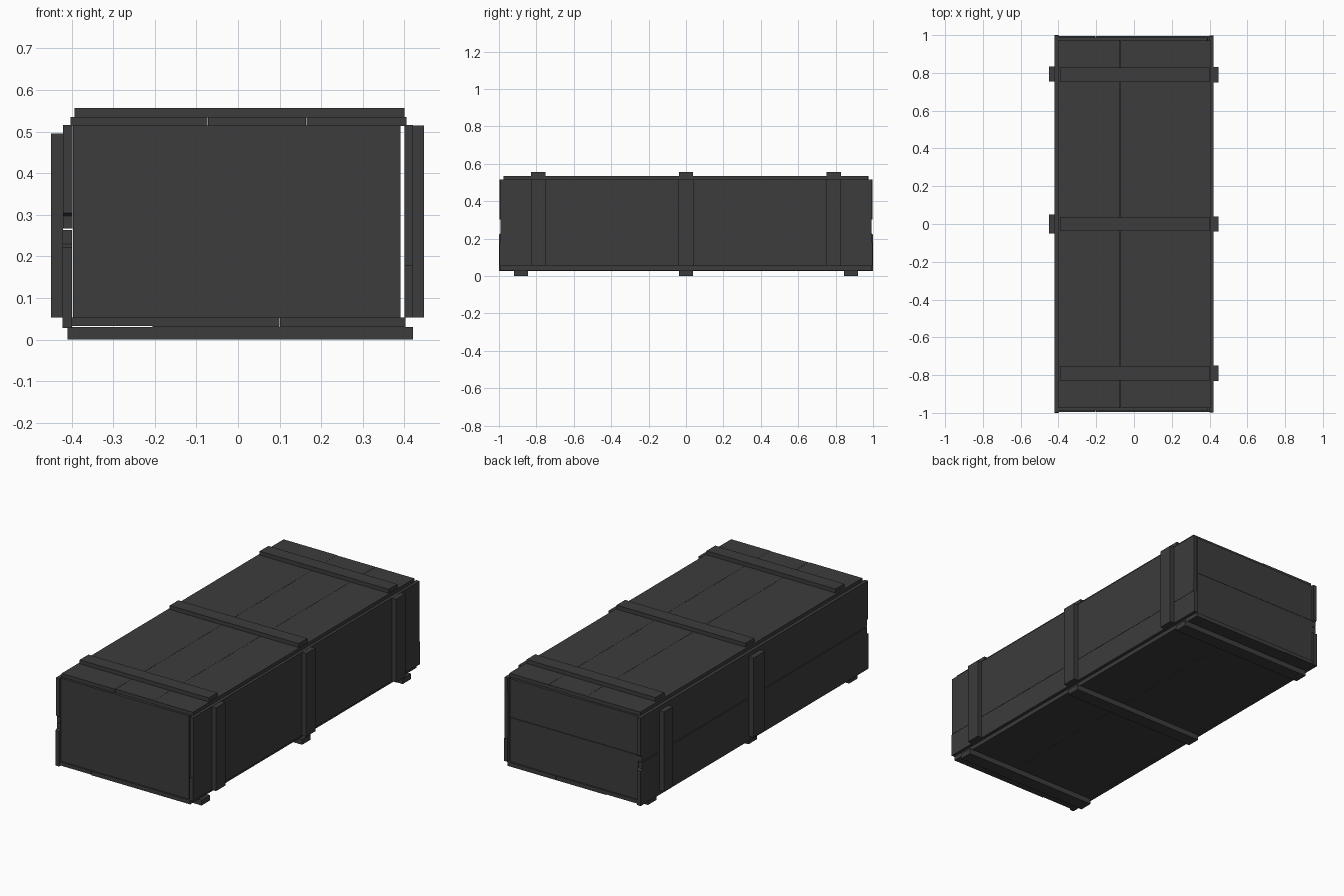
import bpy
import bmesh

if "Cube" in bpy.data.objects:
    bpy.data.objects.remove(bpy.data.objects["Cube"])

wood = bpy.data.materials.new("dark_wood")
wood.diffuse_color = (0.045, 0.045, 0.045, 1)
wood.use_nodes = True
wood.node_tree.nodes["Principled BSDF"].inputs["Base Color"].default_value = wood.diffuse_color


def finish(name, bm):
    bmesh.ops.recalc_face_normals(bm, faces=bm.faces)
    me = bpy.data.meshes.new(name)
    bm.to_mesh(me)
    bm.free()
    me.materials.append(wood)
    ob = bpy.data.objects.new(name, me)
    bpy.context.collection.objects.link(ob)


def box(name, x, y, z):
    """Board spanning the given (min, max) ranges."""
    bm = bmesh.new()
    bmesh.ops.create_cube(bm, size=1)
    for v in bm.verts:
        v.co = [(r[0] + r[1]) / 2 + c * (r[1] - r[0]) for c, r in zip(v.co, (x, y, z))]
    finish(name, bm)


def side_board(name, x, half_profile):
    """Upright board: (y, z) half profile mirrored over y, extruded across x."""
    pts = half_profile + [(-y, z) for y, z in reversed(half_profile)]
    bm = bmesh.new()
    f = bm.faces.new([bm.verts.new((x[0], y, z)) for y, z in pts])
    ext = bmesh.ops.extrude_face_region(bm, geom=[f], use_keep_orig=True)
    moved = [g for g in ext["geom"] if isinstance(g, bmesh.types.BMVert)]
    bmesh.ops.translate(bm, verts=moved, vec=(x[1] - x[0], 0, 0))
    finish(name, bm)


# Floor boards
box("floor_board_left", (-0.40, -0.206), (-0.995, 0.995), (0.033, 0.053))
box("floor_board_middle", (-0.205, 0.10), (-0.995, 0.995), (0.03, 0.053))
box("floor_board_right", (0.101, 0.402), (-0.995, 0.995), (0.03, 0.053))

# Lid boards
box("lid_board_left", (-0.402, -0.073), (-0.975, 0.975), (0.515, 0.535))
box("lid_board_middle", (-0.072, 0.164), (-0.972, 0.972), (0.514, 0.535))
box("lid_board_right", (0.165, 0.405), (-0.975, 0.972), (0.514, 0.535))

# Left side boards, chipped where they meet
side_board("left_board_lower", (-0.422, -0.399),
           [(1.0, 0.028), (1.0, 0.222), (0.988, 0.23), (0.988, 0.264)])
side_board("left_board_upper", (-0.420, -0.398),
           [(0.988, 0.267), (0.988, 0.297), (0.998, 0.305), (0.998, 0.516)])

# Right side boards
side_board("right_board_lower", (0.40, 0.42),
           [(0.997, 0.053), (0.997, 0.1795)])
side_board("right_board_upper", (0.40, 0.421),
           [(0.992, 0.18), (0.994, 0.516)])

# End panels
box("front_panel", (-0.397, 0.391), (-0.988, -0.966), (0.052, 0.515))
box("back_board_lower", (-0.397, 0.391), (0.966, 0.988), (0.052, 0.299))
box("back_board_upper", (-0.397, 0.390), (0.966, 0.987), (0.301, 0.515))

# Battens around the crate
for i, y in enumerate((-0.79, 0.0, 0.79)):
    box(f"lid_batten_{i}", (-0.393, 0.40), (y - 0.038, y + 0.038), (0.534, 0.557))
    box(f"right_batten_{i}", (0.42, 0.447), (y - 0.04, y + 0.04), (0.053, 0.515))
for i, (y, h) in enumerate(((0.0, 0.05), (0.795, 0.04))):
    box(f"left_batten_{i}", (-0.45, -0.421), (y - h, y + h), (0.053, 0.495))

# Runners underneath
for i, y in enumerate((-0.883, 0.0, 0.883)):
    box(f"runner_{i}", (-0.41, 0.42), (y - 0.037, y + 0.037), (0, 0.03))
